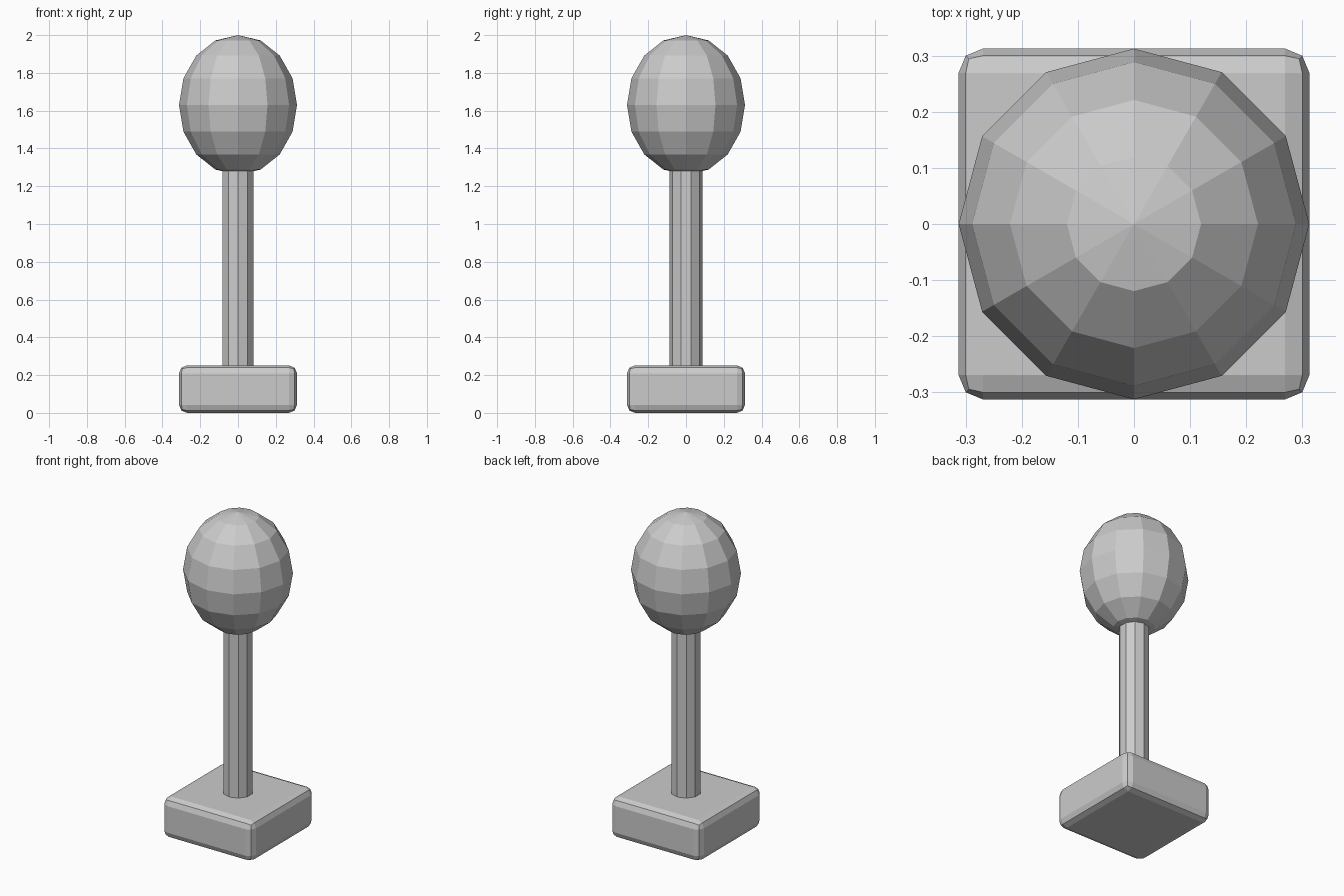
import bpy

if "Cube" in bpy.data.objects:
    bpy.data.objects.remove(bpy.data.objects["Cube"])

# Base: square block with two-step bevelled edges
bpy.ops.mesh.primitive_cube_add(size=1, location=(0, 0, 0.126))
base = bpy.context.object
base.name = "base"
base.scale = (0.625, 0.625, 0.252)
bpy.ops.object.transform_apply(location=False, rotation=False, scale=True)
bevel = base.modifiers.new("rounded_edges", 'BEVEL')
bevel.width = 0.043
bevel.segments = 2

# Stem: ten-sided post running from inside the base into the head
bpy.ops.mesh.primitive_cylinder_add(vertices=10, radius=0.087, depth=1.2,
                                    location=(0, 0, 0.8))
bpy.context.object.name = "stem"

# Head: stretched low-poly ball
bpy.ops.mesh.primitive_uv_sphere_add(segments=12, ring_count=8, radius=1,
                                     location=(0, 0, 1.63))
head = bpy.context.object
head.name = "head"
head.scale = (0.3125, 0.3125, 0.37)
bpy.ops.object.transform_apply(location=False, rotation=False, scale=True)
